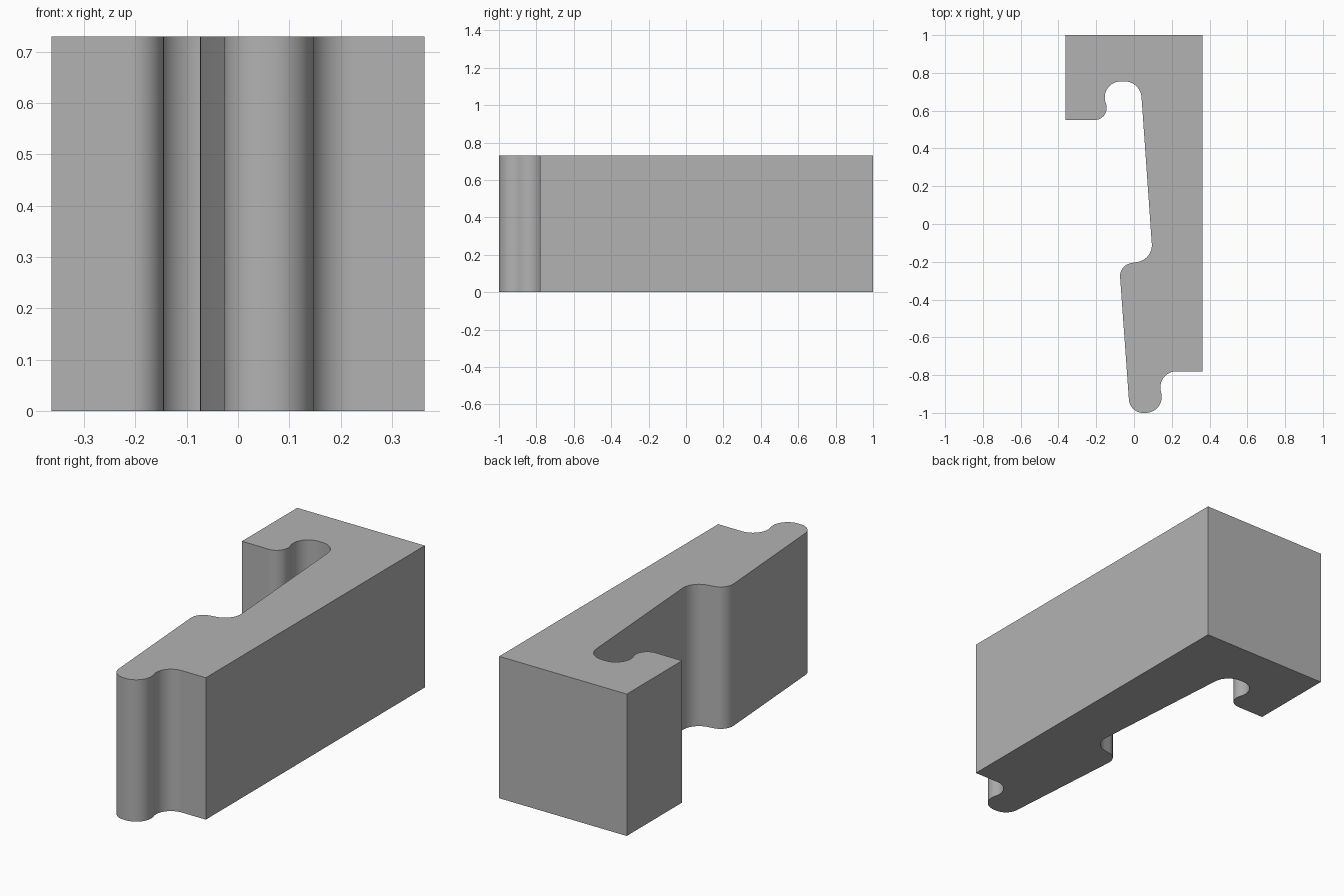
import bpy, bmesh, math
from mathutils import Vector

cube = bpy.data.objects.get("Cube")
if cube:
    bpy.data.objects.remove(cube, do_unlink=True)

HEIGHT = 0.73
STEPS = 12

# Profile corners, counter-clockwise from above: x, y, fillet radius
CORNERS = [
    (0.363, 1, 0), (-0.363, 1, 0), (-0.363, 0.55, 0),   # back block
    (-0.114, 0.55, 0.065), (-0.195, 0.755, 0.085),      # hook lip and groove
    (0.034, 0.755, 0.09),
    (0.10, -0.187, 0.09), (-0.078, -0.218, 0.07),       # step
    (-0.022, -1, 0.075), (0.177, -1, 0.085),            # rounded tip
    (0.109, -0.78, 0.085), (0.363, -0.78, 0),           # front shoulder
]


def fillet(before, corner, after, radius):
    """Points of the arc that rounds one corner."""
    if radius == 0:
        return [corner]
    a = (before - corner).normalized()
    b = (after - corner).normalized()
    half = a.angle(b) / 2
    center = corner + (a + b).normalized() * radius / math.sin(half)
    reach = radius / math.tan(half)
    start = corner + a * reach - center
    end = corner + b * reach - center
    sweep = start.angle(end)
    return [center + (start * math.sin((1 - i / STEPS) * sweep)
                      + end * math.sin(i / STEPS * sweep)) / math.sin(sweep)
            for i in range(STEPS + 1)]


outline = []
for i, (x, y, radius) in enumerate(CORNERS):
    before = Vector(CORNERS[i - 1][:2])
    after = Vector(CORNERS[(i + 1) % len(CORNERS)][:2])
    outline += fillet(before, Vector((x, y)), after, radius)

# Extrude the profile upwards
bm = bmesh.new()
base = bm.faces.new([bm.verts.new((p.x, p.y, 0)) for p in outline])
top = bmesh.ops.extrude_face_region(bm, geom=[base], use_keep_orig=True)
for v in top["geom"]:
    if isinstance(v, bmesh.types.BMVert):
        v.co.z = HEIGHT
bmesh.ops.recalc_face_normals(bm, faces=bm.faces[:])
mesh = bpy.data.meshes.new("hooked_bar")
bm.to_mesh(mesh)
bm.free()

bar = bpy.data.objects.new("hooked_bar", mesh)
bpy.context.collection.objects.link(bar)

# Plain grey
grey = bpy.data.materials.new("grey")
grey.use_nodes = True
colour = (0.45, 0.45, 0.45, 1)
grey.diffuse_color = colour
grey.node_tree.nodes["Principled BSDF"].inputs["Base Color"].default_value = colour
mesh.materials.append(grey)

# Smooth the fillets, keep the corners sharp
bpy.ops.object.select_all(action="DESELECT")
bar.select_set(True)
bpy.context.view_layer.objects.active = bar
bpy.ops.object.shade_smooth_by_angle(angle=math.radians(30))
